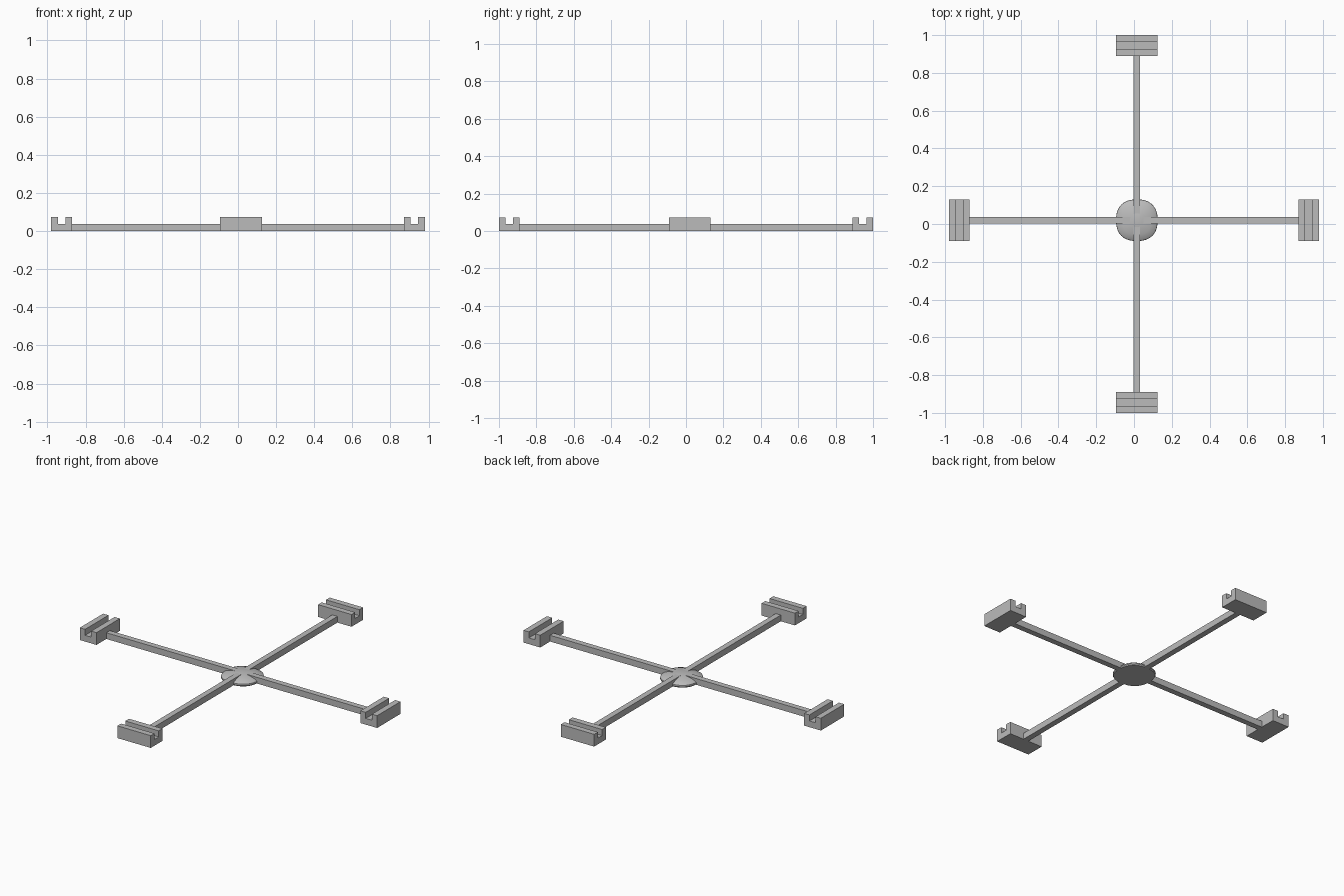
import bpy, bmesh, math

cube = bpy.data.objects.get("Cube")
if cube:
    bpy.data.objects.remove(cube, do_unlink=True)

grey = bpy.data.materials.new("plain_grey")
grey.use_nodes = True
colour = (0.5, 0.5, 0.5, 1)
grey.diffuse_color = colour
grey.node_tree.nodes["Principled BSDF"].inputs["Base Color"].default_value = colour

CX, CY = 0.015, 0.02      # crossing point of the arms
HALF = 0.11               # half length of a foot, radius of the hub
ARM_TOP = 0.037


def finish(name, bm):
    bmesh.ops.recalc_face_normals(bm, faces=bm.faces)
    mesh = bpy.data.meshes.new(name)
    bm.to_mesh(mesh)
    bm.free()
    mesh.materials.append(grey)
    obj = bpy.data.objects.new(name, mesh)
    bpy.context.collection.objects.link(obj)
    return obj


def box(name, lo, hi):
    bm = bmesh.new()
    bmesh.ops.create_cube(bm, size=1)
    for v in bm.verts:
        v.co = [(a + b) / 2 + c * (b - a) for a, b, c in zip(lo, hi, v.co)]
    return finish(name, bm)


def slotted_foot(name, outer, centre, along_x):
    """U-shaped profile, running inward from the outer end, extruded sideways."""
    wall, depth, top = 0.035, 0.11, 0.073
    profile = [(0, 0), (depth, 0), (depth, top), (depth - wall, top),
               (depth - wall, ARM_TOP), (wall, ARM_TOP), (wall, top), (0, top)]
    sign = math.copysign(1, outer)
    bm = bmesh.new()
    verts = []
    for d, z in profile:
        out, side = outer - sign * d, centre - HALF
        verts.append(bm.verts.new((out, side, z) if along_x else (side, out, z)))
    face = bm.faces.new(verts)
    moved = bmesh.ops.extrude_face_region(bm, geom=[face])["geom"]
    shift = (0, 2 * HALF, 0) if along_x else (2 * HALF, 0, 0)
    bmesh.ops.translate(bm, vec=shift,
                        verts=[g for g in moved if isinstance(g, bmesh.types.BMVert)])
    return finish(name, bm)


# Crossed arms
box("cross_arm", (-0.88, CY - 0.017, 0), (0.88, CY + 0.017, ARM_TOP))
box("long_arm", (CX - 0.017, -0.9, 0), (CX + 0.017, 0.9, ARM_TOP))

# Slotted feet at the four ends
slotted_foot("left_foot", 0.98, CY, True)
slotted_foot("right_foot", -0.98, CY, True)
slotted_foot("back_foot", 1.0, CX, False)
slotted_foot("front_foot", -1.0, CX, False)

# Hub: low dome with a slightly squared outline
bm = bmesh.new()
rings, steps = [], 48
for r, z in [(0.97, 0), (1, 0.006), (0.99, 0.014), (0.9, 0.021),
             (0.7, 0.029), (0.45, 0.035), (0.2, 0.039)]:
    ring = []
    for i in range(steps):
        c, s = math.cos(math.tau * i / steps), math.sin(math.tau * i / steps)
        k = HALF * r / (abs(c) ** 2.4 + abs(s) ** 2.4) ** (1 / 2.4)
        ring.append(bm.verts.new((CX + k * c, CY + k * s, z)))
    rings.append(ring)
for a, b in zip(rings, rings[1:]):
    for i in range(steps):
        j = (i + 1) % steps
        bm.faces.new((a[i], a[j], b[j], b[i]))
bm.faces.new(rings[0])
bm.faces.new(rings[-1])
hub = finish("hub", bm)
bpy.ops.object.select_all(action="DESELECT")
hub.select_set(True)
bpy.context.view_layer.objects.active = hub
bpy.ops.object.shade_smooth_by_angle(angle=math.radians(35))
